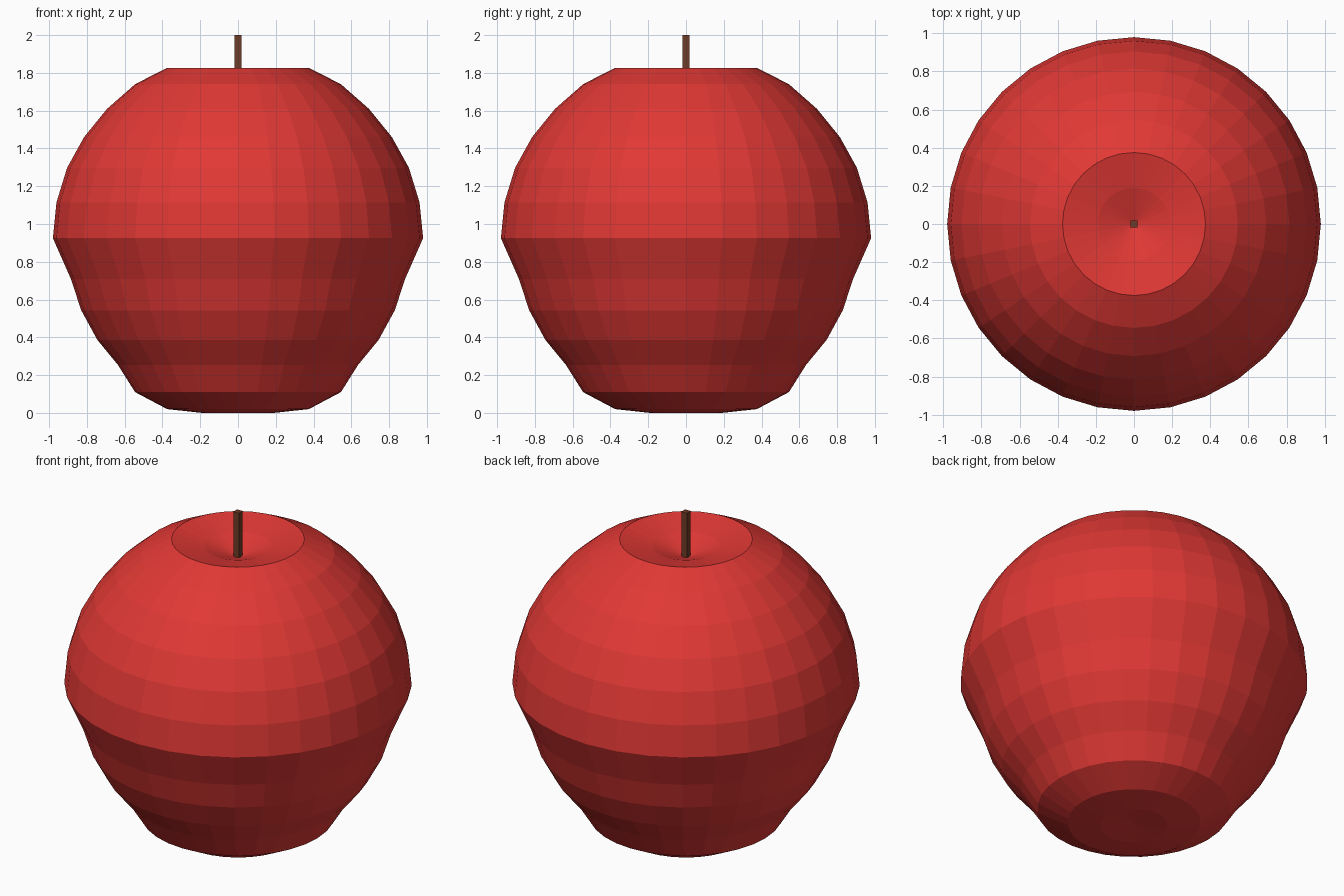
import bpy, bmesh, math

if "Cube" in bpy.data.objects:
    bpy.data.objects.remove(bpy.data.objects["Cube"])

SEG = 32


def add_object(name, bm, color):
    bmesh.ops.recalc_face_normals(bm, faces=bm.faces)
    mesh = bpy.data.meshes.new(name)
    bm.to_mesh(mesh)
    bm.free()
    obj = bpy.data.objects.new(name, mesh)
    bpy.context.collection.objects.link(obj)
    mat = bpy.data.materials.new(name + "_color")
    mat.diffuse_color = color
    mat.use_nodes = True
    mat.node_tree.nodes["Principled BSDF"].inputs["Base Color"].default_value = mat.diffuse_color
    mesh.materials.append(mat)
    return obj


# Apple body: flat-faceted lathe with a dimple at both poles
profile = [(0.19, 0.0), (0.375, 0.02), (0.545, 0.11), (0.635, 0.253),
           (0.745, 0.387), (0.83, 0.543), (0.885, 0.71), (0.98, 0.925),
           (0.961, 1.115), (0.905, 1.297), (0.815, 1.46), (0.693, 1.61),
           (0.545, 1.74), (0.375, 1.827), (0.19, 1.785)]
bm = bmesh.new()
rings = []
for r, z in profile:
    rings.append([bm.verts.new((r * math.cos(math.tau * i / SEG),
                                r * math.sin(math.tau * i / SEG), z))
                  for i in range(SEG)])
bottom = bm.verts.new((0, 0, 0.015))
top = bm.verts.new((0, 0, 1.715))
for i in range(SEG):
    j = (i + 1) % SEG
    for a, b in zip(rings, rings[1:]):
        bm.faces.new((a[i], a[j], b[j], b[i]))
    bm.faces.new((bottom, rings[0][j], rings[0][i]))
    bm.faces.new((top, rings[-1][i], rings[-1][j]))
add_object("apple_body", bm, (0.75, 0.04, 0.035, 1))

# Square stem rising from the top dimple
bm = bmesh.new()
bmesh.ops.create_cube(bm, size=1)
bmesh.ops.scale(bm, vec=(0.038, 0.038, 0.32), verts=bm.verts)
bmesh.ops.translate(bm, vec=(0, 0, 1.84), verts=bm.verts)
add_object("stem", bm, (0.15, 0.045, 0.02, 1))
